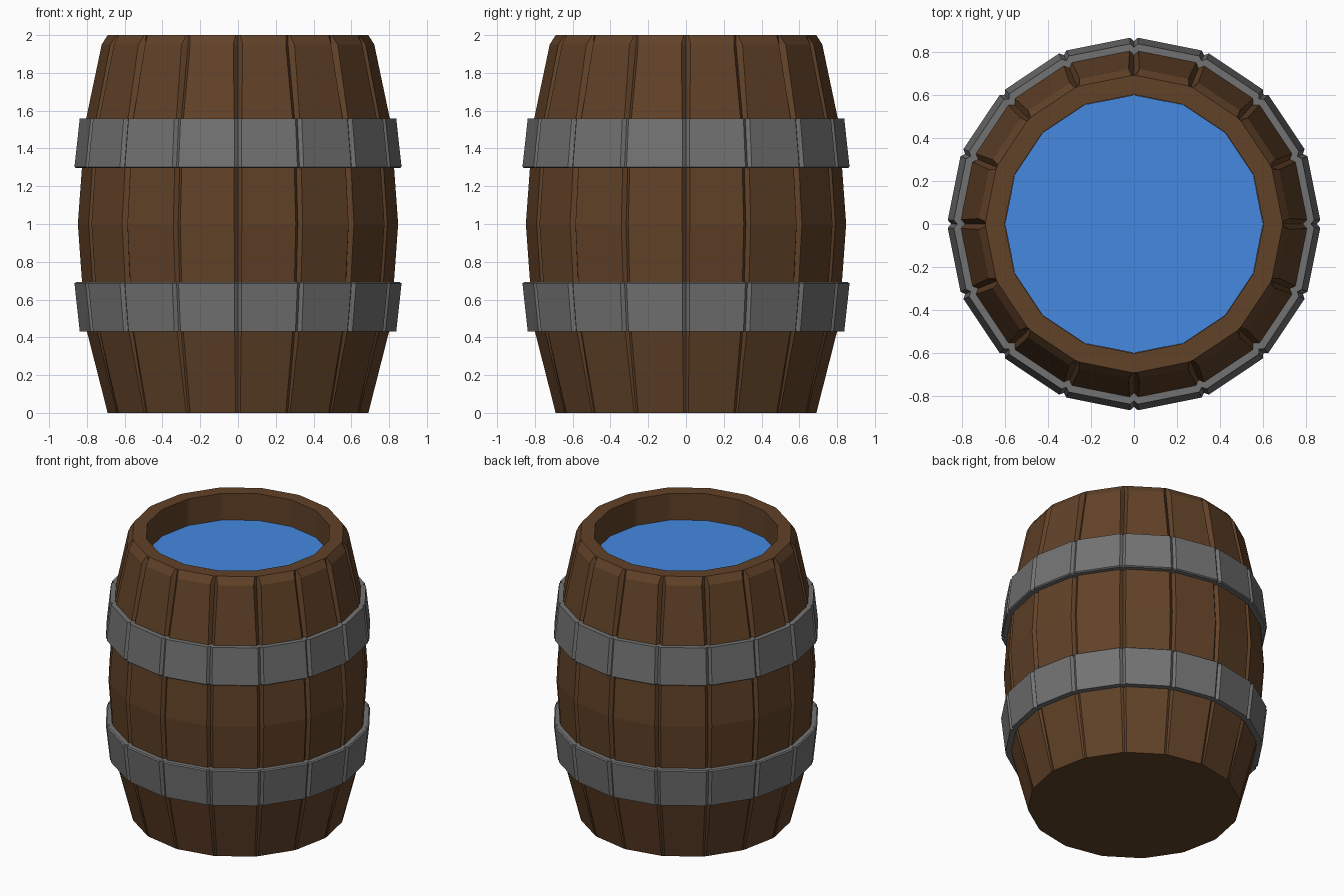
import bpy, bmesh, math

if "Cube" in bpy.data.objects:
    bpy.data.objects.remove(bpy.data.objects["Cube"])

SIDES = 16


def material(name, rgb):
    m = bpy.data.materials.new(name)
    m.diffuse_color = (*rgb, 1)
    m.use_nodes = True
    m.node_tree.nodes["Principled BSDF"].inputs["Base Color"].default_value = m.diffuse_color
    return m


def ring(bm, z, r, half=0.022, depth=0.02):
    """16-sided ring whose corners are cut by V grooves (left edge, bottom, right edge)."""
    pts = []
    for i in range(SIDES):
        a = i * math.tau / SIDES
        for off, rad in ((-half / r, r), (0, r - depth), (half / r, r)):
            pts.append(bm.verts.new((rad * math.cos(a + off), rad * math.sin(a + off), z)))
    return pts


def bridge(bm, lo, hi):
    n = len(lo)
    for i in range(n):
        j = (i + 1) % n
        bm.faces.new((lo[i], lo[j], hi[j], hi[i]))


def build(name, profile, mat, closed=False, cap=False):
    bm = bmesh.new()
    rings = [ring(bm, *p) for p in profile]
    for lo, hi in zip(rings, rings[1:]):
        bridge(bm, lo, hi)
    if closed:
        bridge(bm, rings[-1], rings[0])
    if cap:
        bm.faces.new(rings[0][::-1])
    bmesh.ops.recalc_face_normals(bm, faces=bm.faces[:])
    me = bpy.data.meshes.new(name)
    bm.to_mesh(me)
    bm.free()
    me.materials.append(mat)
    ob = bpy.data.objects.new(name, me)
    bpy.context.collection.objects.link(ob)
    return ob


wood = material("wood", (0.12, 0.054, 0.021))
iron = material("iron", (0.17, 0.17, 0.17))
blue = material("water_blue", (0.06, 0.25, 0.75))

# Staves: bulging grooved wall, chamfered rim, inner wall, closed bottom
build("staves", [
    (0.0, 0.69, 0.012, 0.0),
    (0.47, 0.81, 0.018, 0.015),
    (1.0, 0.848, 0.02, 0.02),
    (1.53, 0.81, 0.02, 0.02),
    (1.95, 0.722, 0.025, 0.03),
    (2.0, 0.69, 0.012, 0.0),
    (2.0, 0.60, 0.008, 0.0),
    (1.78, 0.60, 0.008, 0.0),
], wood, cap=True)

# Hoops: two sloped iron bands, mirrored about mid height
for name, flip in (("lower_hoop", False), ("upper_hoop", True)):
    section = [(0.43, 0.795), (0.43, 0.838), (0.685, 0.866), (0.692, 0.858), (0.692, 0.81)]
    build(name, [(2 - z - 0.012 if flip else z, r, 0.018, 0.016) for z, r in section],
          iron, closed=True)

# Water surface just below the rim
bpy.ops.mesh.primitive_circle_add(vertices=SIDES, radius=0.6, fill_type='NGON', location=(0, 0, 1.81))
water = bpy.context.object
water.name = "water"
water.data.materials.append(blue)
